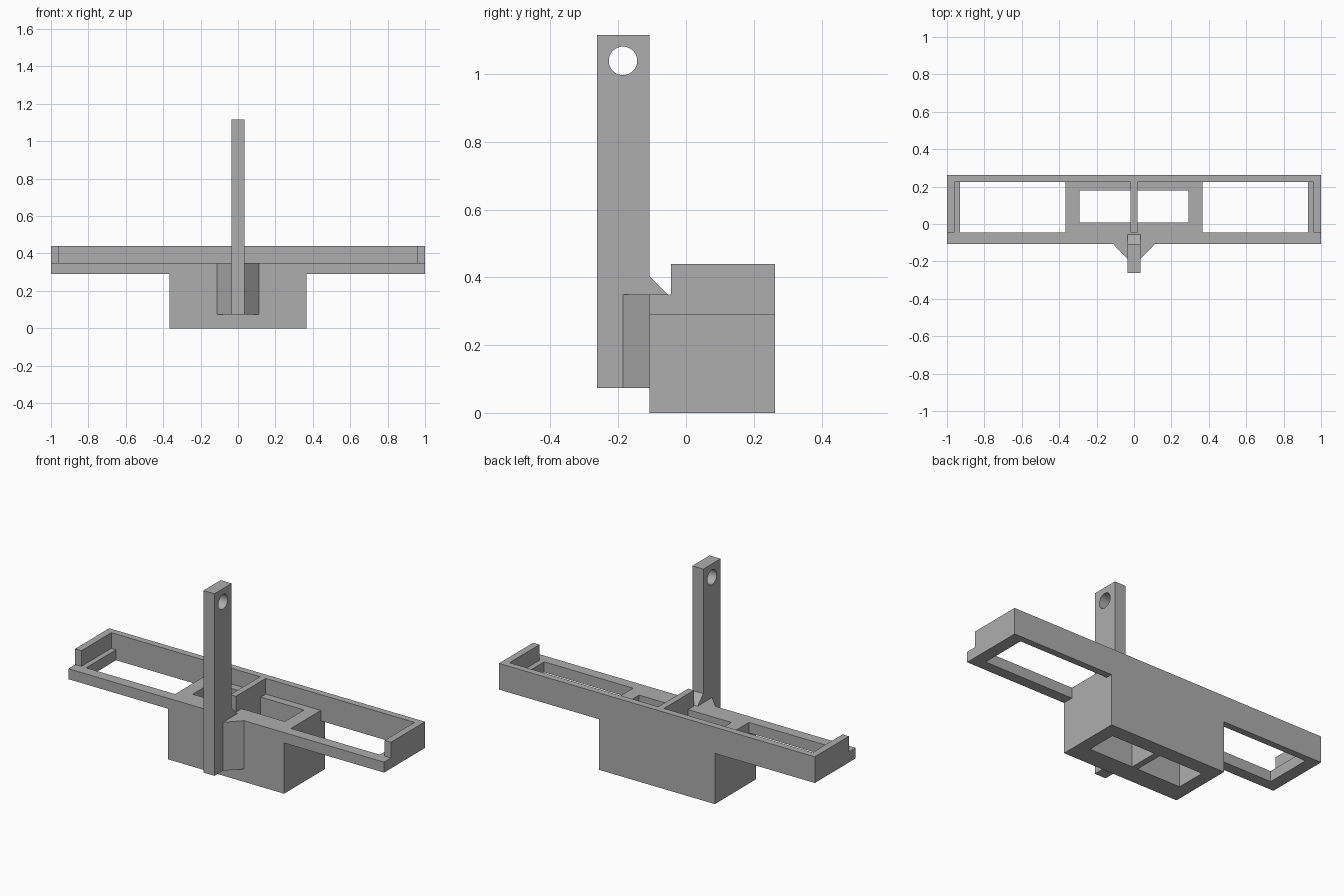
import bpy
import bmesh
from math import cos, sin, tau
from mathutils import Vector

cube = bpy.data.objects.get("Cube")
if cube:
    bpy.data.objects.remove(cube, do_unlink=True)

grey = bpy.data.materials.new("plain grey")
grey.use_nodes = True
grey.diffuse_color = (0.42, 0.42, 0.42, 1)
grey.node_tree.nodes["Principled BSDF"].inputs["Base Color"].default_value = grey.diffuse_color


def prism(name, outline, axis, start, end):
    """Extrude a flat outline along one axis; outline pairs fill the other two axes in order."""
    bm = bmesh.new()
    verts = []
    for pair in outline:
        co = list(pair)
        co.insert(axis, start)
        verts.append(bm.verts.new(co))
    cap = bm.faces.new(verts)
    top = bmesh.ops.extrude_face_region(bm, geom=[cap])["geom"]
    shift = Vector((0, 0, 0))
    shift[axis] = end - start
    bmesh.ops.translate(bm, vec=shift, verts=[g for g in top if isinstance(g, bmesh.types.BMVert)])
    bmesh.ops.recalc_face_normals(bm, faces=bm.faces)
    mesh = bpy.data.meshes.new(name)
    bm.to_mesh(mesh)
    bm.free()
    mesh.materials.append(grey)
    obj = bpy.data.objects.new(name, mesh)
    bpy.context.collection.objects.link(obj)
    return obj


def box(name, x, y, z):
    corners = [(x[0], y[0]), (x[1], y[0]), (x[1], y[1]), (x[0], y[1])]
    return prism(name, corners, 2, *z)


def cut(obj, cutters):
    """Subtract the cutters for good, then remove them."""
    for cutter in cutters:
        cutter.hide_render = True
        mod = obj.modifiers.new(cutter.name, "BOOLEAN")
        mod.operation = "DIFFERENCE"
        mod.solver = "EXACT"
        mod.object = cutter
    deps = bpy.context.evaluated_depsgraph_get()
    mesh = bpy.data.meshes.new_from_object(obj.evaluated_get(deps))
    obj.modifiers.clear()
    obj.data = mesh
    for cutter in cutters:
        bpy.data.objects.remove(cutter, do_unlink=True)


FRONT, BACK = -0.107, 0.263
LIP, INNER_BACK = -0.045, 0.225
UNDER, FLOOR, RIM = 0.29, 0.35, 0.44
BLOCK = 0.367

# Long tray and central block share one T-shaped profile
half = [(BLOCK, 0), (BLOCK, UNDER), (1, UNDER), (1, RIM)]
body = prism("tray_and_block", half + [(-x, z) for x, z in reversed(half)], 1, FRONT, BACK)

# Low front edge, recessed floor each side of the divider, open bays and block wells
cutters = [box("front_edge_cut", (-1.1, 1.1), (-0.3, LIP), (FLOOR, 0.6))]
for side in (-1, 1):
    for name, x, y, z in (
        ("recess", (0.018, 0.96), (-0.08, INNER_BACK), (FLOOR, 0.6)),
        ("bay", (BLOCK, 0.93), (LIP, INNER_BACK), (0.2, 0.5)),
        ("well", (0.018, 0.292), (0.007, 0.18), (-0.1, 0.5)),
    ):
        cutters.append(box(name + "_cut", sorted(side * v for v in x), y, z))
cut(body, cutters)

# Upright post with a small sloped foot resting on the tray
POST = 0.035
post = prism("upright_post", [
    (-0.263, 0.073), (FRONT, 0.073), (FRONT, FLOOR), (-0.055, FLOOR),
    (FRONT, 0.402), (FRONT, 1.115), (-0.263, 1.115)], 0, -POST, POST)

# Round hole through the top of the post
ring = [(-0.186 + 0.042 * cos(tau * i / 48), 1.039 + 0.042 * sin(tau * i / 48)) for i in range(48)]
cut(post, [prism("hole_cut", ring, 0, -0.2, 0.2)])
bpy.ops.object.select_all(action="DESELECT")
post.select_set(True)
bpy.context.view_layer.objects.active = post
bpy.ops.object.shade_smooth_by_angle(angle=0.5)

# Triangular braces between the post and the block
for name, side in (("left_brace", 1), ("right_brace", -1)):
    prism(name, [(side * POST, FRONT), (side * 0.112, FRONT), (side * POST, -0.186)], 2, 0.073, FLOOR)
